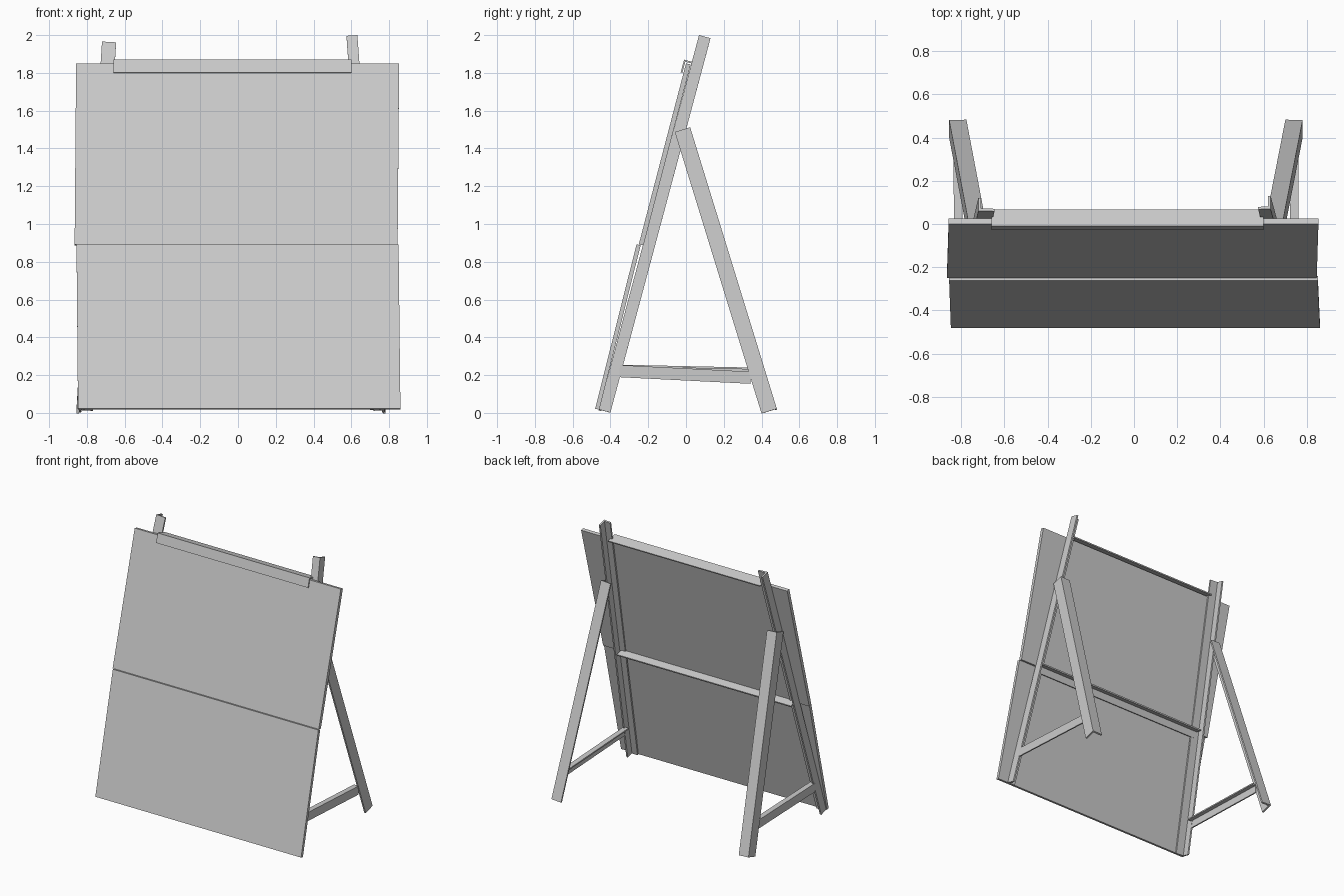
import bpy
from mathutils import Vector

if "Cube" in bpy.data.objects:
    bpy.data.objects.remove(bpy.data.objects["Cube"])


def mesh(name, verts, faces):
    me = bpy.data.meshes.new(name)
    me.from_pydata([tuple(v) for v in verts], [], faces)
    me.update()
    ob = bpy.data.objects.new(name, me)
    bpy.context.collection.objects.link(ob)
    # consistent outward normals
    import bmesh
    bm = bmesh.new()
    bm.from_mesh(me)
    bmesh.ops.recalc_face_normals(bm, faces=bm.faces)
    bm.to_mesh(me)
    bm.free()
    return ob


def prism(name, start, end, n):
    faces = [tuple(range(n)), tuple(range(n, 2 * n))]
    faces += [(i, (i + 1) % n, n + (i + 1) % n, n + i) for i in range(n)]
    return mesh(name, start + end, faces)


def angle_bar(name, p0, p1, side, width, depth_dir, depth, t=0.012):
    """L-section bar: its outer corner runs p0 to p1, one flange along side, one along depth_dir."""
    p0, p1 = Vector(p0), Vector(p1)
    axis = (p1 - p0).normalized()
    a = Vector(side)
    a = (a - axis * a.dot(axis)).normalized()
    b = Vector(depth_dir)
    b = b - axis * b.dot(axis)
    b = (b - a * b.dot(a)).normalized()
    prof = [(0, 0), (width, 0), (width, t), (t, t), (t, depth), (0, depth)]
    ring = [[p + a * u + b * v for u, v in prof] for p in (p0, p1)]
    return prism(name, ring[0], ring[1], 6)


def board(name, bottom, top, t):
    """Leaning sheet; bottom and top are (x left, x right, front y, z)."""
    l0, r0, y0, z0 = bottom
    l1, r1, y1, z1 = top
    front = [Vector(v) for v in ((l0, y0, z0), (r0, y0, z0), (r1, y1, z1), (l1, y1, z1))]
    back = [v + Vector((0, t, -t * 0.2)) for v in front]
    return prism(name, front, back, 4)


# Two display boards, the lower one standing slightly proud
board("upper_board", (-0.865, 0.845, -0.250, 0.892), (-0.857, 0.853, 0.0, 1.85), 0.025)
board("lower_board", (-0.847, 0.860, -0.481, 0.022), (-0.855, 0.850, -0.262, 0.892), 0.022)

# Leaning front uprights, rear legs and floor braces for each side
# (side, inward x, upright top x/y/z, upright bottom x, flange, leg top x, leg foot x, brace z)
frames = [
    ("left", 1, (-0.720, 0.060, 1.966), -0.842, 0.075, -0.768, -0.855, (0.255, 0.240)),
    ("right", -1, (0.632, 0.069, 2.0), 0.775, 0.058, 0.690, 0.780, (0.253, 0.218)),
]
for side, s, top, foot_x, flange, leg_top, leg_foot, bz in frames:
    angle_bar(side + "_upright", (foot_x, -0.461, 0.018), top, (s, 0, 0), flange, (0, 1, 0), 0.063)
    angle_bar(side + "_rear_leg", (leg_foot, 0.481, 0.022), (leg_top, 0.022, 1.512),
              (s, 0, 0), 0.08, (0, -1, 0), 0.085)
    angle_bar(side + "_brace", (foot_x + s * 0.014, -0.35, bz[0]), (leg_foot + s * 0.019, 0.345, bz[1]),
              (s, 0, 0), 0.04, (0, 0, -1), 0.064, 0.01)

# Middle rail behind the joint of the boards
angle_bar("middle_rail", (-0.755, -0.222, 0.90), (0.69, -0.222, 0.90),
          (0, 0.966, -0.259), 0.06, (0, -0.259, -0.966), 0.06, 0.01)

# Top rail capping the board edge
angle_bar("top_rail", (-0.66, -0.010, 1.870), (0.60, -0.010, 1.870),
          (0, 0.966, -0.259), 0.08, (0, -0.259, -0.966), 0.07, 0.009)
